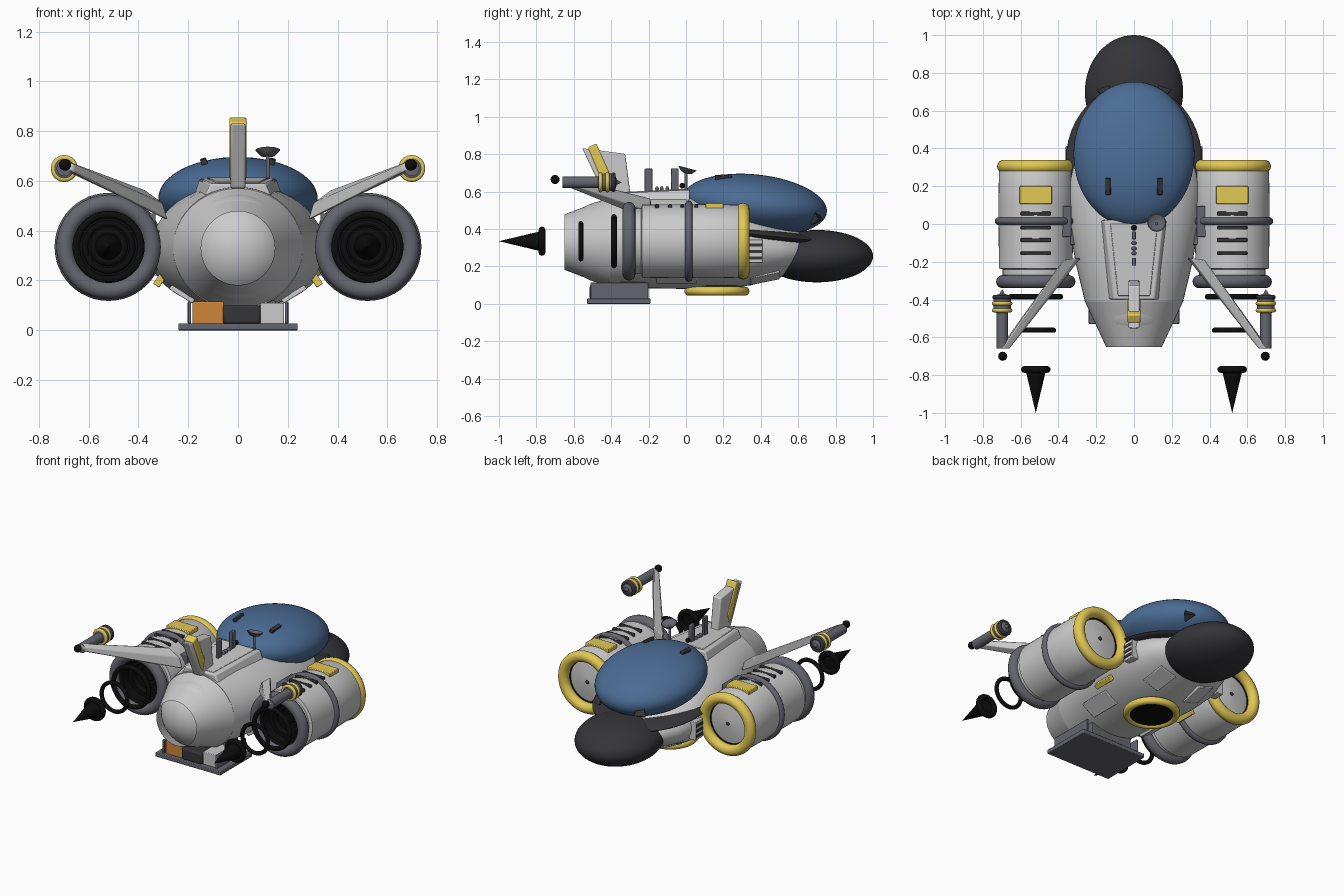
import bpy, bmesh, math
from mathutils import Vector, Matrix, Euler

if "Cube" in bpy.data.objects:
    bpy.data.objects.remove(bpy.data.objects["Cube"])

COL = dict(blue=(.07, .15, .30), yellow=(.76, .58, .09), dark=(.035, .035, .04),
           black=(.004, .004, .004), slate=(.13, .13, .16), orange=(.62, .24, .04))
MATS = {}
for key, c in COL.items():
    MATS[key] = bpy.data.materials.new(key)
    MATS[key].diffuse_color = (*c, 1)


def finish(name, bm, col=None, mirror=False, bevel=0, inward=False):
    bmesh.ops.remove_doubles(bm, verts=bm.verts, dist=1e-5)
    bmesh.ops.recalc_face_normals(bm, faces=bm.faces)
    if inward:
        bmesh.ops.reverse_faces(bm, faces=bm.faces)
    me = bpy.data.meshes.new(name)
    bm.to_mesh(me)
    bm.free()
    me.shade_smooth()
    me.set_sharp_from_angle(angle=math.radians(35))
    ob = bpy.data.objects.new(name, me)
    bpy.context.collection.objects.link(ob)
    if col:
        me.materials.append(MATS[col])
    if bevel:
        b = ob.modifiers.new("bevel", 'BEVEL')
        b.width, b.segments = bevel, 2
    if mirror:
        ob.modifiers.new("mirror", 'MIRROR')
    return ob


def place(loc, rot=(0, 0, 0)):
    return Matrix.Translation(loc) @ Euler([math.radians(a) for a in rot]).to_matrix().to_4x4()


def box(name, loc, dims, col=None, rot=(0, 0, 0), bevel=.004, mirror=False):
    bm = bmesh.new()
    bmesh.ops.create_cube(bm, size=1, matrix=place(loc, rot) @ Matrix.Diagonal((*dims, 1)))
    return finish(name, bm, col, mirror, bevel)


def ball(name, loc, radii, col=None, rot=(0, 0, 0), mirror=False, seg=48):
    bm = bmesh.new()
    bmesh.ops.create_uvsphere(bm, u_segments=seg, v_segments=seg // 2, radius=1,
                              matrix=place(loc, rot) @ Matrix.Diagonal((*radii, 1)))
    return finish(name, bm, col, mirror)


def loft(name, rings, col=None, caps=True, closed=False, **kw):
    bm = bmesh.new()
    vs = [[bm.verts.new(p) for p in ring] for ring in rings]
    n = len(vs[0])
    pairs = list(zip(vs, vs[1:])) + ([(vs[-1], vs[0])] if closed else [])
    for a, b in pairs:
        for i in range(n):
            bm.faces.new((a[i], a[(i + 1) % n], b[(i + 1) % n], b[i]))
    if caps and not closed:
        bm.faces.new(vs[0])
        bm.faces.new(vs[-1])
    return finish(name, bm, col, **kw)


def lathe(name, profile, loc, col=None, rot=(0, 0, 0), seg=48, closed=False, **kw):
    # profile of (radius, y) spun about the local y axis
    m = place(loc, rot)
    rings = [[m @ Vector((max(r, 1e-4) * math.cos(2 * math.pi * i / seg), y,
                          max(r, 1e-4) * math.sin(2 * math.pi * i / seg))) for i in range(seg)]
             for r, y in profile]
    return loft(name, rings, col, closed=closed, **kw)


def ring(name, big, small, loc, col=None, rot=(0, 0, 0), **kw):
    prof = [(big + small * math.cos(a * math.pi / 8), small * math.sin(a * math.pi / 8)) for a in range(16)]
    return lathe(name, prof, loc, col, rot, closed=True, **kw)


def oval(y, rx, z0, z1, n=48):
    return [Vector((rx * math.cos(2 * math.pi * i / n), y,
                    (z0 + z1) / 2 + (z1 - z0) / 2 * math.sin(2 * math.pi * i / n))) for i in range(n)]


# --- hull, nose and canopy
loft("hull", [oval(*s) for s in (
    (-.41, .26, .085, .575), (-.3, .287, .085, .582), (-.2, .31, .083, .587), (0, .345, .08, .59),
    (.2, .36, .08, .56), (.35, .35, .10, .50), (.5, .30, .14, .43), (.62, .22, .18, .38), (.7, .1, .22, .34))])
ball("canopy_collar", (0, .34, .375), (.36, .40, .04), "dark", (-6, 0, 0))
ball("canopy", (0, .368, .53), (.32, .387, .162), "blue", (-6, 0, 0), seg=64)
ball("nose", (0, .70, .255), (.26, .30, .14), "dark", seg=64)
box("canopy_blade", (.135, .20, .672), (.025, .09, .035), "dark", (4, 18, 0), mirror=True)
loft("canopy_wedge", [[Vector((.12, .66, .545)), Vector((.135, .66, .55)), Vector((.13, .65, .52))],
                      [Vector((.13, .735, .45)), Vector((.20, .71, .45)), Vector((.16, .67, .42))]],
     "dark", mirror=True)

# --- tail: tapered shroud around a ball
loft("tail_shroud", [oval(-.41, .26, .09, .57), oval(-.65, .148, .182, .478)], caps=False, inward=True)
ball("tail_ball", (0, -.43, .33), (.22, .22, .22))

# --- dorsal fairing, fin and antennas
def trapezoid(y, top, base, z):
    return [Vector(p) for p in ((-base, y, .5), (base, y, .5), (top, y, z), (-top, y, z))]
loft("dorsal_fairing", [trapezoid(.02, .155, .19, .61), trapezoid(-.40, .11, .15, .59)], bevel=.008)
loft("dorsal_panel", [trapezoid(0, .125, .125, .615), trapezoid(-.38, .085, .085, .596)], bevel=.004)

def side_plate(name, pts, half, col=None):
    loft(name, [[Vector((x, y, z)) for y, z in pts] for x in (-half, half)], col, bevel=.008)
side_plate("tail_fin", [(-.555, .832), (-.325, .802), (-.295, .57), (-.43, .57)], .03)
side_plate("fin_stripe", [(-.525, .835), (-.48, .858), (-.395, .67), (-.415, .60), (-.44, .63)], .035, "yellow")
box("rear_antenna", (0, -.20, .65), (.02, .042, .145), "slate")
box("front_antenna", (0, -.06, .66), (.02, .042, .13), "slate")
for y in (-.10, -.13, -.155):
    ball("deck_stud", (0, y, .615), (.014, .01, .014), "slate", seg=16)
ball("beacon", (0, -.02, .632), (.015, .015, .015), "black", seg=16)
box("dish_stem", (.12, .0, .655), (.015, .015, .11), "slate")
lathe("dish", [(0, 0), (.03, .008), (.05, .03), (.045, .032), (.025, .016), (0, .01)],
      (.12, 0, .695), "slate", (75, 0, 0), seg=32)

# --- swept arms with tip pods
root = [(.28, -.18, .44), (.30, -.18, .51), (.375, -.19, .565), (.37, -.19, .49)]
tip = [(.66, -.66, .635), (.66, -.66, .668), (.70, -.66, .685), (.715, -.66, .65)]
loft("swept_arm", [[Vector(p) for p in q] for q in (root, tip)], bevel=.006, mirror=True)
P = (.698, 0, .65)
lathe("pod", [(0, -.66), (.031, -.66), (.031, -.47), (.045, -.465), (.047, -.39), (.03, -.375),
              (.014, -.37), (0, -.345)], P, "slate", seg=32, mirror=True)
for y in (-.42, -.457):
    ring("pod_band", .043, .011, (P[0], y, P[2]), "yellow", seg=32, mirror=True)
ring("pod_collar", .04, .012, (P[0], -.388, P[2]), "dark", seg=32, mirror=True)
ball("pod_end_ball", (.695, -.70, .665), (.024, .024, .024), "black", mirror=True, seg=24)

# --- engines
E = (.52, 0, .335)
lathe("engine_body", [(0, .30), (.02, .298), (.08, .293), (.138, .282), (.138, .265), (.147, .265), (.15, .30),
                      (.185, .30), (.195, .28), (.198, .1), (.195, -.235), (.175, -.24), (.175, -.285),
                      (.145, -.30), (.145, -.12), (0, -.12)], E, mirror=True)
ring("intake_lip", .17, .035, (E[0], .305, E[2]), "yellow", mirror=True)
ring("intake_seam", .14, .008, (E[0], .278, E[2]), "black", mirror=True)
ball("intake_hub", (E[0], .30, E[2]), (.012, .01, .012), "dark", mirror=True, seg=16)
ring("engine_band", .197, .02, (E[0], .015, E[2]), "slate", mirror=True)
ring("exhaust_lip", .175, .035, (E[0], -.305, E[2]), "slate", mirror=True)
lathe("exhaust_liner", [(0, -.14), (.144, -.14), (.144, -.31), (.125, -.30), (.12, -.24), (.095, -.24),
                        (.09, -.20), (.065, -.20), (.06, -.18), (.035, -.18), (.03, -.20), (0, -.20)],
      E, "black", mirror=True)
box("engine_hatch", (.52, .153, .523), (.17, .095, .03), "yellow", mirror=True)
for y in (.055, -.02, -.085, -.155):
    box("engine_vent", (.52, y, .522), (.16, .02, .022), "dark", mirror=True)
box("pylon", (.35, .01, .34), (.12, .24, .12), "slate", mirror=True)
box("pylon_bracket", (.358, .013, .42), (.055, .165, .10), "slate", mirror=True)

# --- exhaust plume rings and cones
for y, r, t in ((-.385, .13, .015), (-.562, .095, .013), (-.77, .06, .018)):
    ring("plume_ring", r, t, (E[0], y, E[2]), "black", mirror=True)
lathe("plume_cone", [(0, -.765), (.055, -.77), (0, -1)], E, "black", mirror=True)

# --- side grilles
box("side_grille", (.335, .373, .282), (.05, .078, .125), mirror=True)
for z in (.245, .28, .315):
    box("grille_slot", (.358, .373, z), (.01, .068, .018), "dark", bevel=0, mirror=True)

# --- cargo platform
box("cargo_deck", (0, -.36, .014), (.48, .34, .028), "slate")
box("deck_wall", (.195, -.355, .07), (.014, .31, .09), "slate", mirror=True)
box("orange_crate", (-.12, -.43, .07), (.125, .15, .09), "orange")
box("dark_crate", (.015, -.44, .063), (.15, .15, .075), "dark", bevel=.01)
box("grey_crate", (.138, -.42, .068), (.095, .16, .085))
box("deck_mount", (0, -.28, .07), (.3, .14, .1), "slate")

# --- belly hatch, panels and struts
ring("belly_ring", .15, .024, (0, .165, .068), "yellow", (90, 0, 0))
lathe("belly_hatch", [(0, -.02), (.14, -.02), (.14, .03), (0, .03)], (0, .165, .075), "black", (90, 0, 0))
box("belly_flap", (.15, .42, .145), (.12, .16, .025), None, (12, -18, 0), mirror=True)
box("belly_panel", (.225, -.05, .145), (.11, .22, .02), None, (0, -32, 0), mirror=True)
box("belly_strut", (.315, .1, .20), (.03, .14, .05), "yellow", (0, -35, 0), mirror=True)

for m in bpy.data.materials:
    if m.users and not m.is_grease_pencil:
        m.use_nodes = True
        m.node_tree.nodes["Principled BSDF"].inputs["Base Color"].default_value = m.diffuse_color
